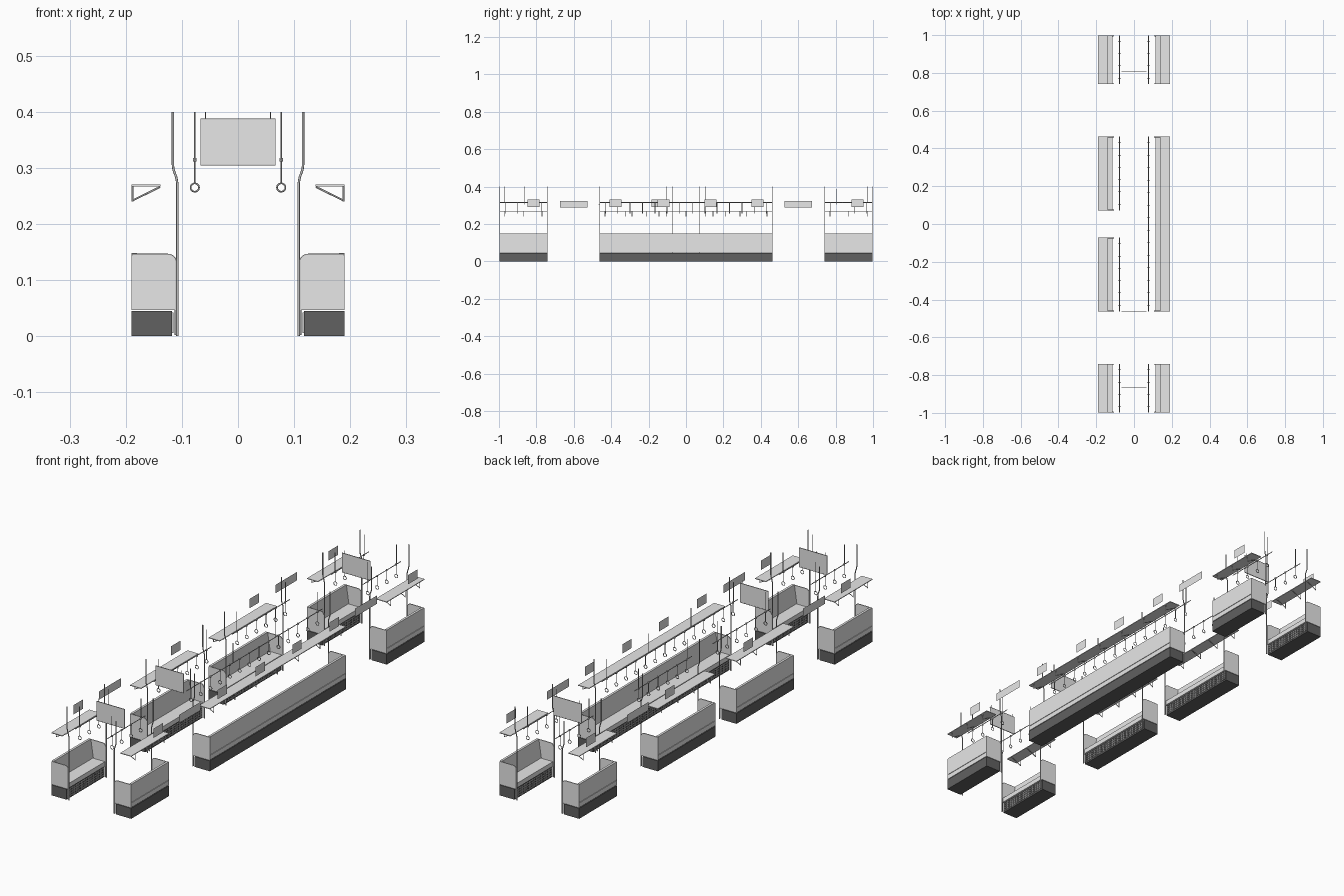
import bpy
import bmesh
import math
from mathutils import Vector

cube = bpy.data.objects.get("Cube")
if cube:
    bpy.data.objects.remove(cube, do_unlink=True)


def material(name, value):
    m = bpy.data.materials.new(name)
    m.use_nodes = True
    color = (value, value, value, 1)
    m.diffuse_color = color
    m.node_tree.nodes["Principled BSDF"].inputs["Base Color"].default_value = color
    return m


LIGHT = material("light_grey", 0.8)
DARK = material("dark_grey", 0.12)
METAL = material("rail_metal", 0.55)


def finish(name, bm, mat, smooth=False):
    bmesh.ops.recalc_face_normals(bm, faces=bm.faces[:])
    mesh = bpy.data.meshes.new(name)
    bm.to_mesh(mesh)
    bm.free()
    mesh.materials.append(mat)
    if smooth:
        for p in mesh.polygons:
            p.use_smooth = len(p.vertices) == 4
    obj = bpy.data.objects.new(name, mesh)
    bpy.context.collection.objects.link(obj)
    return obj


def add_box(bm, xs, ys, zs):
    (x0, x1), (y0, y1), (z0, z1) = sorted(xs), sorted(ys), sorted(zs)
    verts = bmesh.ops.create_cube(bm, size=1)["verts"]
    for v in verts:
        v.co = (x1 if v.co.x > 0 else x0, y1 if v.co.y > 0 else y0,
                z1 if v.co.z > 0 else z0)


def box(name, mat, xs, ys, zs):
    bm = bmesh.new()
    add_box(bm, xs, ys, zs)
    return finish(name, bm, mat)


def side_card(name, mat, x, ys, zs):
    """Paper-thin card facing sideways."""
    bm = bmesh.new()
    (y0, y1), (z0, z1) = ys, zs
    bm.faces.new([bm.verts.new((x, y, z)) for y, z in ((y0, z0), (y1, z0), (y1, z1), (y0, z1))])
    return finish(name, bm, mat)


def extrude_profile(name, mat, profile, y0, y1):
    """Extrude an (x, z) outline along y."""
    bm = bmesh.new()
    face = bm.faces.new([bm.verts.new((x, y0, z)) for x, z in profile])
    ext = bmesh.ops.extrude_face_region(bm, geom=[face])["geom"]
    bmesh.ops.translate(bm, vec=(0, y1 - y0, 0),
                        verts=[g for g in ext if isinstance(g, bmesh.types.BMVert)])
    return finish(name, bm, mat)


def add_tube(bm, points, radius, sides=8, closed=False):
    """Sweep a round section along a path lying in a plane."""
    pts = [Vector(p) for p in points]
    n = len(pts)
    rings = []
    for i, p in enumerate(pts):
        a = pts[i - 1] if i or closed else p
        b = pts[(i + 1) % n] if i < n - 1 or closed else p
        t = (b - a).normalized()
        side = Vector((1, 0, 0)) if abs(t.y) > 0.9 else Vector((0, 1, 0))
        u = t.cross(side).normalized()
        w = t.cross(u)
        rings.append([bm.verts.new(p + radius * (u * math.cos(q) + w * math.sin(q)))
                      for q in (2 * math.pi * k / sides for k in range(sides))])
    for i in range(n if closed else n - 1):
        r, s = rings[i], rings[(i + 1) % n]
        for k in range(sides):
            j = (k + 1) % sides
            bm.faces.new((r[k], r[j], s[j], s[k]))
    if not closed:
        bm.faces.new(rings[0])
        bm.faces.new(rings[-1])


def arc(cx, cz, r, start, end, steps):
    return [(cx + r * math.cos(a), cz + r * math.sin(a))
            for a in (start + (end - start) * i / steps for i in range(steps + 1))]


WALL, AISLE, TOP = 0.19, 0.108, 0.4


def bench(s, y0, y1):
    # Plinth with a heater grille of ribs and slats on the aisle side
    box("bench_base", DARK, (s * 0.118, s * WALL), (y0, y1), (0, 0.045))
    bm = bmesh.new()
    count = round((y1 - y0) / 0.012)
    for i in range(count):
        y = y0 + 0.006 + (y1 - y0 - 0.012) * i / (count - 1)
        add_box(bm, (s * 0.115, s * 0.118), (y - 0.001, y + 0.001), (0.006, 0.042))
    for i in range(4):
        z = 0.008 + 0.01 * i
        add_box(bm, (s * 0.116, s * 0.118), (y0 + 0.004, y1 - 0.004), (z, z + 0.002))
    finish("heater_grille", bm, METAL)
    # Seat cushion and leaning backrest
    box("seat", LIGHT, (s * 0.113, s * WALL), (y0 + 0.003, y1 - 0.003), (0.048, 0.068))
    back = [(0.168, 0.07), (WALL, 0.07), (WALL, 0.148), (0.18, 0.148)]
    extrude_profile("backrest", LIGHT, [(s * x, z) for x, z in back], y0 + 0.003, y1 - 0.003)
    # Rounded end screens, their edge tubes and the tall poles
    corner = arc(0.125, 0.131, 0.014, math.pi, math.pi / 2, 6)
    for y, d in ((y0, 1), (y1, -1)):
        outline = [(WALL, 0.047), (0.111, 0.047)] + corner + [(WALL, 0.145)]
        extrude_profile("end_screen", LIGHT, [(s * x, z) for x, z in outline], y, y + d * 0.004)
        bm = bmesh.new()
        edge = [(0.111, 0.002)] + corner + [(WALL - 0.002, 0.145)]
        add_tube(bm, [(s * x, y + d * 0.002, z) for x, z in edge], 0.002)
        finish("screen_rail", bm, METAL, True)
        bm = bmesh.new()
        pole = [(AISLE, 0), (AISLE, 0.272), (0.11, 0.283), (0.115, 0.297), (0.116, 0.305), (0.116, TOP)]
        add_tube(bm, [(s * x, y + d * 0.002, z) for x, z in pole], 0.0021)
        finish("grab_pole", bm, METAL, True)


def luggage_rack(s, y0, y1):
    box("rack_shelf", LIGHT, (s * 0.138, s * WALL), (y0, y1), (0.267, 0.27))
    bm = bmesh.new()
    count = max(2, round((y1 - y0) / 0.15) + 1)
    for i in range(count):
        y = y0 + 0.03 + (y1 - y0 - 0.06) * i / (count - 1)
        add_tube(bm, [(s * 0.139, y, 0.266), (s * 0.188, y, 0.242)], 0.0017, 6)
        add_tube(bm, [(s * 0.188, y, 0.24), (s * 0.188, y, 0.267)], 0.0015, 6)
    finish("rack_brackets", bm, LIGHT)


def strap_rail(s, y0, y1):
    x = s * 0.077
    bm = bmesh.new()
    add_tube(bm, [(x, y0, 0.315), (x, y1, 0.315)], 0.0016)
    drops = max(2, round((y1 - y0) / 0.3) + 1)
    for i in range(drops):
        y = y0 + 0.03 + (y1 - y0 - 0.06) * i / (drops - 1)
        add_tube(bm, [(x, y, 0.315), (x, y, TOP)], 0.0014, 6)
    finish("strap_rail", bm, METAL, True)
    bm = bmesh.new()
    count = round((y1 - y0) / 0.065)
    for i in range(count):
        y = y0 + (y1 - y0) * (i + 0.5) / count
        add_box(bm, (x - 0.003, x + 0.003), (y - 0.002, y + 0.002), (0.311, 0.318))
        add_tube(bm, [(x, y, 0.273), (x, y, 0.313)], 0.0013, 6)
        ring = arc(x, 0.265, 0.0075, 0, 2 * math.pi, 14)[:-1]
        add_tube(bm, [(cx, y, cz) for cx, cz in ring], 0.0015, 6, True)
    finish("hand_straps", bm, METAL, True)


# Seating bays on each side
BAYS = {1: [(-0.998, -0.74), (-0.463, 0.463), (0.74, 0.998)],
        -1: [(-0.998, -0.74), (-0.463, -0.072), (0.072, 0.463), (0.74, 0.998)]}
for s, bays in BAYS.items():
    for y0, y1 in bays:
        bench(s, y0, y1)
        luggage_rack(s, y0, y1)
        strap_rail(s, y0, y1)

# Wall notices above the racks, and wider ones above the doorways
NOTICES = {1: [-0.815, -0.378, -0.12, 0.13, 0.382, 0.918], -1: [-0.815, -0.153, 0.382, 0.918]}
for s, places in NOTICES.items():
    for y in places:
        side_card("wall_notice", LIGHT, s * WALL, (y - 0.032, y + 0.032), (0.29, 0.33))
    for y in (-0.6, 0.6):
        side_card("door_notice", LIGHT, s * WALL, (y - 0.074, y + 0.074), (0.287, 0.323))

# Hanging boards across the aisle
for y in (-0.865, -0.465, 0.805):
    box("hanging_board", LIGHT, (-0.067, 0.067), (y - 0.001, y + 0.001), (0.305, 0.387))
    bm = bmesh.new()
    for z in (0.305, 0.387):
        add_box(bm, (-0.067, 0.067), (y - 0.0015, y + 0.0015), (z - 0.001, z + 0.001))
    for x in (-0.058, 0.058):
        add_tube(bm, [(x, y, 0.387), (x, y, TOP)], 0.0007, 6)
    finish("board_hangers", bm, METAL)
